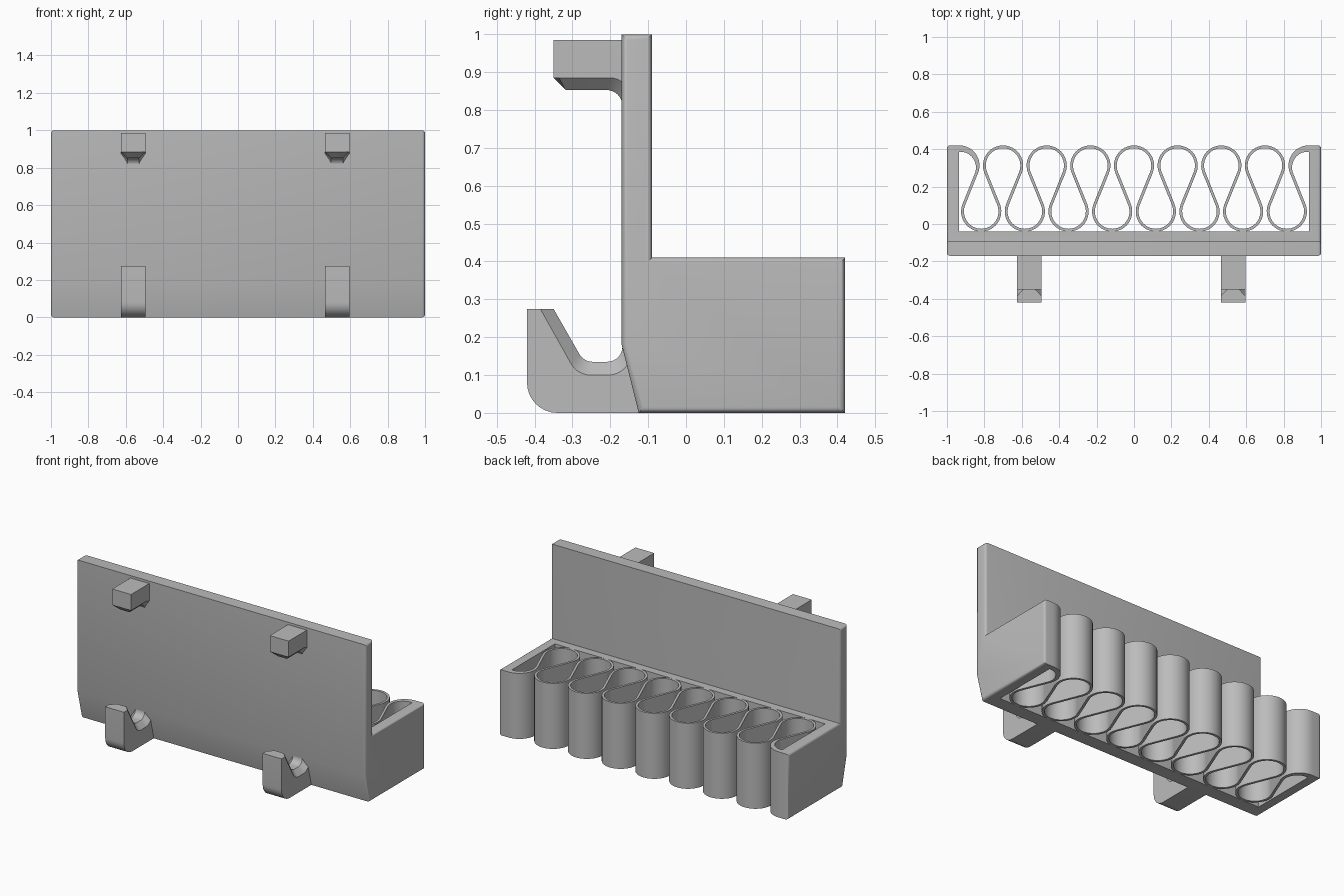
import bpy, bmesh, math
from mathutils import Vector

if "Cube" in bpy.data.objects:
    bpy.data.objects.remove(bpy.data.objects["Cube"])

grey = bpy.data.materials.new("plain_grey")
grey.use_nodes = True
COLOUR = (0.5, 0.5, 0.5, 1)
grey.diffuse_color = COLOUR
grey.node_tree.nodes["Principled BSDF"].inputs["Base Color"].default_value = COLOUR

HEIGHT = 0.41          # tray height
WALL_X = 0.935         # inner face of the side walls


def loft(name, rings):
    """Skin a list of closed rings and cap both ends."""
    bm = bmesh.new()
    rows = [[bm.verts.new(p) for p in ring] for ring in rings]
    n = len(rows[0])
    for a, b in zip(rows, rows[1:]):
        for i in range(n):
            j = (i + 1) % n
            bm.faces.new((a[i], a[j], b[j], b[i]))
    bm.faces.new(rows[0])
    bm.faces.new(rows[-1])
    bmesh.ops.recalc_face_normals(bm, faces=bm.faces)
    mesh = bpy.data.meshes.new(name)
    bm.to_mesh(mesh)
    bm.free()
    obj = bpy.data.objects.new(name, mesh)
    bpy.context.collection.objects.link(obj)
    mesh.materials.append(grey)
    return obj


def activate(obj):
    bpy.ops.object.select_all(action='DESELECT')
    obj.select_set(True)
    bpy.context.view_layer.objects.active = obj


def smooth(obj):
    activate(obj)
    bpy.ops.object.shade_smooth_by_angle(angle=math.radians(30))


def rounded(points, steps=8):
    """Outline in (y, z); a third value rounds that corner by a radius."""
    out = []
    for i, p in enumerate(points):
        c = Vector(p[:2])
        if len(p) == 2:
            out.append(c)
            continue
        u = (Vector(points[i - 1][:2]) - c).normalized()
        v = (Vector(points[(i + 1) % len(points)][:2]) - c).normalized()
        half = u.angle(v) / 2
        centre = c + (u + v).normalized() * (p[2] / math.sin(half))
        start = c + u * (p[2] / math.tan(half)) - centre
        end = c + v * (p[2] / math.tan(half)) - centre
        a0 = math.atan2(start.y, start.x)
        turn = math.remainder(math.atan2(end.y, end.x) - a0, math.tau)
        for s in range(steps + 1):
            a = a0 + turn * s / steps
            out.append(centre + Vector((math.cos(a), math.sin(a))) * p[2])
    return out


def across(outline, x):
    return [(x, p[0], p[1]) for p in outline]


# Back plate and tray sides: one side silhouette, rounded at both ends
silhouette = [(-0.17, 0.18), (-0.125, 0), (0.42, 0), (0.42, HEIGHT),
              (-0.09, HEIGHT), (-0.09, 1), (-0.17, 1)]
body = loft("back_plate_and_sides", [across(silhouette, -1), across(silhouette, 1)])
bm = bmesh.new()
bm.from_mesh(body.data)
ends = [e for e in bm.edges if abs(e.verts[0].co.x - e.verts[1].co.x) < 0.01]
bmesh.ops.bevel(bm, geom=ends, offset=0.016, segments=4, profile=0.5, affect='EDGES')
bm.to_mesh(body.data)
bm.free()

# Hollow the tray, leaving it open above, below and behind
hole = [(-0.04, -0.1), (0.6, -0.1), (0.6, 0.6), (-0.04, 0.6)]
cutter = loft("tray_cutter", [across(hole, -WALL_X), across(hole, WALL_X)])
cutter.hide_render = True
cut = body.modifiers.new("hollow", 'BOOLEAN')
cut.operation = 'DIFFERENCE'
cut.solver = 'EXACT'
cut.object = cutter
activate(body)
bpy.ops.object.modifier_apply(modifier=cut.name)
bpy.data.objects.remove(cutter)
smooth(body)

# Looping ribbon: alternate low and high bulbs joined by their inner tangents
PITCH, LOW, HIGH, RADIUS, HALF = 0.1167, 0.067, 0.3125, 0.1, 0.0075
rise = HIGH - LOW
tilt = math.atan2(rise, PITCH) - math.acos(2 * RADIUS / math.hypot(rise, PITCH))


def slab(cx, cy, angle, r0, r1):
    """Upright cross-section between two radii about a bulb centre."""
    c, s = math.cos(angle), math.sin(angle)
    return [(cx + r * c, cy + r * s, z)
            for r, z in ((r0, 0), (r1, 0), (r1, HEIGHT), (r0, HEIGHT))]


rings = []
for k in range(-1, 16):
    high = k % 2 == 1
    a0, a1 = (math.pi + tilt, -tilt) if high else (math.pi - tilt, math.tau + tilt)
    if k == -1:
        a0 = math.pi / 2
    if k == 15:
        a1 = math.pi / 2
    side = HALF if high else -HALF
    for i in range(25):
        rings.append(slab((k - 7) * PITCH, HIGH if high else LOW,
                          a0 + (a1 - a0) * i / 24, RADIUS - side, RADIUS + side))
smooth(loft("looping_ribbon", rings))

# Tapered corners where the ribbon grows out of the side walls
for side, name in ((-1, "right_corner"), (1, "left_corner")):
    rings = []
    for i in range(13):
        t = i / 12
        a = math.pi / 2 - t * (math.pi / 2 + tilt)
        ring = slab(-8 * PITCH - 0.003 * (1 - t), HIGH, a, 0.073 + 0.0195 * t, RADIUS + HALF)
        rings.append([(-side * x, y, z) for x, y, z in ring])
    smooth(loft(name, rings))

# Hooks: wide flanks outside, chamfered towards a narrower core
lower_flank = rounded([(-0.42, 0.275), (-0.42, 0, 0.08), (-0.11, 0), (-0.11, 0.2),
                       (-0.145, 0.2), (-0.145, 0.1, 0.06), (-0.287, 0.1, 0.06),
                       (-0.385, 0.275)])
lower_core = rounded([(-0.42, 0.275), (-0.42, 0, 0.08), (-0.11, 0), (-0.11, 0.2),
                      (-0.168, 0.2), (-0.168, 0.135, 0.04), (-0.27, 0.135, 0.04),
                      (-0.35, 0.275)])
upper_flank = rounded([(-0.35, 0.985), (-0.35, 0.885), (-0.335, 0.885),
                       (-0.15, 0.885, 0.05), (-0.15, 0.8), (-0.13, 0.8), (-0.13, 0.985)])
upper_core = rounded([(-0.35, 0.985), (-0.35, 0.885), (-0.318, 0.853),
                      (-0.168, 0.853, 0.042), (-0.168, 0.8), (-0.13, 0.8), (-0.13, 0.985)])

for x, label in ((-0.56, "right"), (0.53, "left")):
    for name, flank, core in (("lower_hook", lower_flank, lower_core),
                              ("upper_hook", upper_flank, upper_core)):
        smooth(loft(f"{label}_{name}", [across(flank, x - 0.065), across(core, x - 0.032),
                                        across(core, x + 0.032), across(flank, x + 0.065)]))
